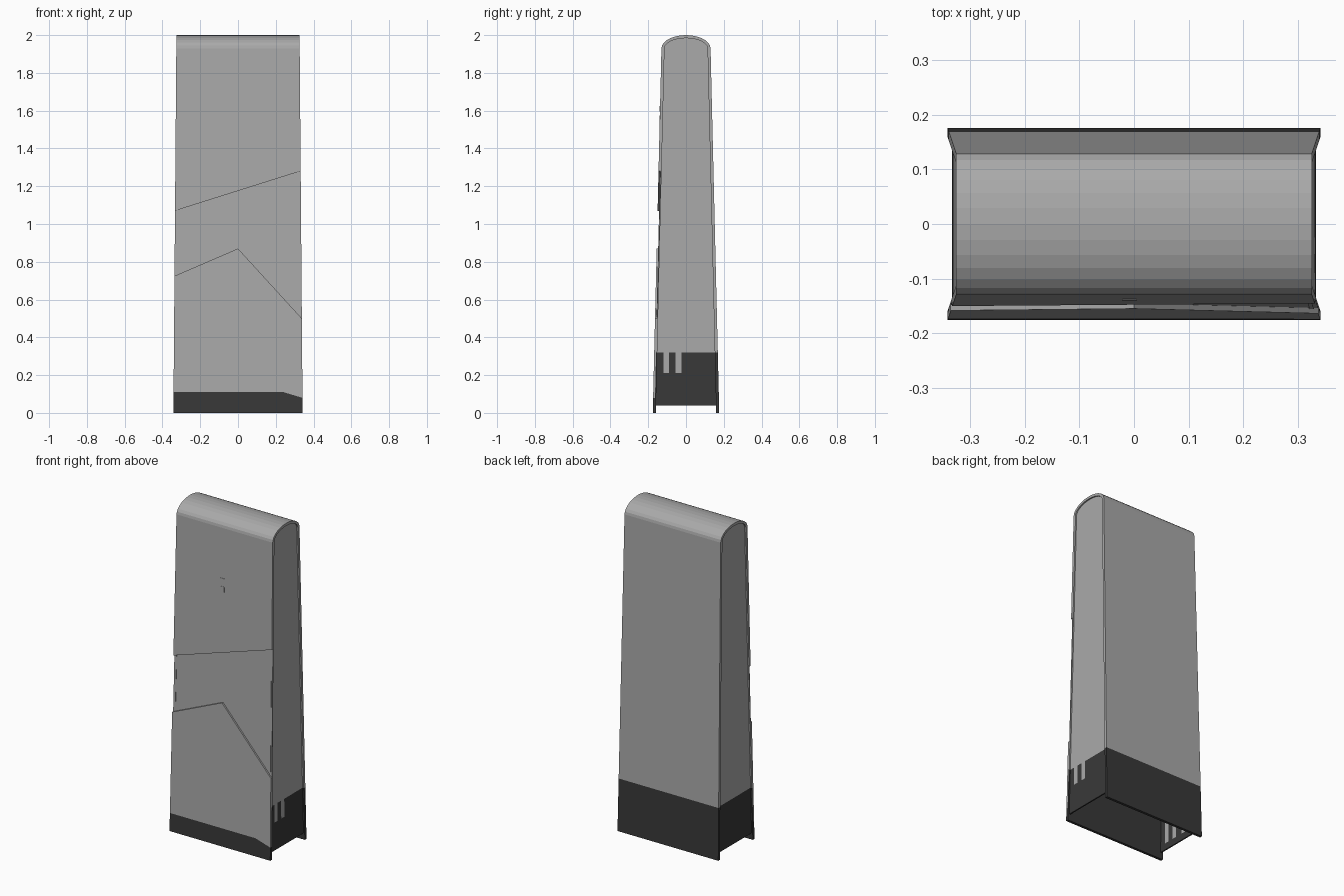
import bpy, bmesh, math
from mathutils import Vector

cube = bpy.data.objects.get("Cube")
if cube:
    bpy.data.objects.remove(cube)

SHOULDER = 1.93   # height where the rounded top begins
BAND = 0.32       # top of the dark base band
SKIN = 0.016      # thickness of the wrapped shell
STEP = 0.01       # thickness of the raised front plates
ARC = 14


def material(name, value):
    m = bpy.data.materials.new(name)
    m.use_nodes = True
    colour = (value, value, value, 1)
    m.diffuse_color = colour
    m.node_tree.nodes["Principled BSDF"].inputs["Base Color"].default_value = colour
    return m


MATS = [material("light_grey", 0.40), material("dark_grey", 0.04)]


def half_width(z):
    return 0.342 - 0.008 * z


def half_depth(z):
    return 0.176 - 0.046 * z / SHOULDER


def finish(name, bm, cuts=(), is_dark=None):
    """Cut along planes, colour faces by rule, and make the object."""
    for co, no in cuts:
        geom = bm.verts[:] + bm.edges[:] + bm.faces[:]
        bmesh.ops.bisect_plane(bm, geom=geom, plane_co=co, plane_no=no)
    bmesh.ops.recalc_face_normals(bm, faces=bm.faces[:])
    for f in bm.faces:
        f.material_index = int(bool(is_dark and is_dark(f.calc_center_median())))
    mesh = bpy.data.meshes.new(name)
    bm.to_mesh(mesh)
    bm.free()
    for m in MATS:
        mesh.materials.append(m)
    obj = bpy.data.objects.new(name, mesh)
    bpy.context.collection.objects.link(obj)
    return obj


def prism(loop_a, loop_b):
    """Solid between two matching outlines."""
    bm = bmesh.new()
    a = [bm.verts.new(p) for p in loop_a]
    b = [bm.verts.new(p) for p in loop_b]
    bm.faces.new(a)
    bm.faces.new(b[::-1])
    for i in range(len(a)):
        j = (i + 1) % len(a)
        bm.faces.new((a[i], b[i], b[j], a[j]))
    return bm


def dome(inset):
    """Rounded top in y, z from back shoulder to front shoulder."""
    ry, rz = half_depth(SHOULDER) - inset, 2 - SHOULDER - inset
    angles = [math.pi * i / ARC for i in range(ARC + 1)]
    return [(ry * math.cos(t), SHOULDER + rz * math.sin(t)) for t in angles]


# Shell wrapping the back, the rounded top and the recessed front
outer = [(half_depth(0), 0)] + dome(0)
outer += [(STEP - half_depth(SHOULDER), SHOULDER), (STEP - half_depth(0), 0)]
inner = [(half_depth(0) - SKIN, 0)] + dome(SKIN)
inner += [(SKIN - half_depth(SHOULDER), SHOULDER - 0.01), (SKIN - half_depth(0), 0)]
section = outer + inner[::-1]
bm = bmesh.new()
left, right = [[bm.verts.new((s * half_width(z), y, z)) for y, z in section] for s in (-1, 1)]
n, half = len(section), len(outer)
for i in range(n):
    j = (i + 1) % n
    bm.faces.new((left[i], left[j], right[j], right[i]))
for side in (left, right):
    for i in range(half - 1):
        bm.faces.new((side[i], side[i + 1], side[n - 2 - i], side[n - 1 - i]))
finish("shell", bm, [((0, 0, BAND), (0, 0, 1))], lambda c: c.z < BAND)


# Raised front plates
def front_plate(name, outline, cuts=(), is_dark=None):
    loops = [[(x, d - half_depth(z), z) for x, z in outline] for d in (0, STEP)]
    return finish(name, prism(*loops), cuts, is_dark)


def edge(s, z):
    return (s * half_width(z), z)


front_plate("upper_front_plate",
            [edge(-1, 1.07), edge(1, 1.28), edge(1, SHOULDER), edge(-1, SHOULDER)])
front_plate("lower_front_plate",
            [edge(-1, 0), edge(1, 0), edge(1, 0.5), (0, 0.87), edge(-1, 0.725)],
            [((0, 0, 0.11), (0, 0, 1)), ((0.24, 0, 0.11), (0.3, 0, 1))],
            lambda c: c.z < min(0.11, 0.11 - 0.3 * (c.x - 0.24)))

# Two small square indicators on the upper front
for label, z in (("upper", 1.61), ("lower", 1.56)):
    r = 0.013
    square = [(-0.008 + a * r, z + b * r * 1.2) for a, b in ((-1, -1), (1, -1), (1, 1), (-1, 1))]
    loops = [[(x, d - half_depth(h), h) for x, h in square] for d in (-0.002, 0.002)]
    finish(label + "_indicator", prism(*loops))


# Inset side panels with light strips running down into the dark band
STRIPS = [(-0.12, -0.09), (-0.055, -0.025)]


def side_panel(name, s, strips, strip_foot):
    mid = SKIN / 2
    outline = [(half_depth(0.04) - mid, 0.04)] + dome(mid) + [(mid - half_depth(0.04), 0.04)]
    loops = [[(s * (half_width(z) - d), y, z) for y, z in outline] for d in (0.008, 0.016)]
    cuts = [((0, 0, BAND), (0, 0, 1)), ((0, 0, strip_foot), (0, 0, 1))]
    cuts += [((0, y, 0), (0, 1, 0)) for strip in strips for y in strip]

    def is_dark(c):
        on_strip = any(a < c.y < b for a, b in strips)
        outside = abs(c.x) > half_width(c.z) - 0.012
        lit = on_strip and c.z > strip_foot and (s > 0 or not outside)
        return c.z < BAND and not lit

    finish(name, prism(*loops), cuts, is_dark)


side_panel("left_side_panel", 1, STRIPS, 0.21)
side_panel("right_side_panel", -1, STRIPS + [(0.02, 0.05)], 0.08)
